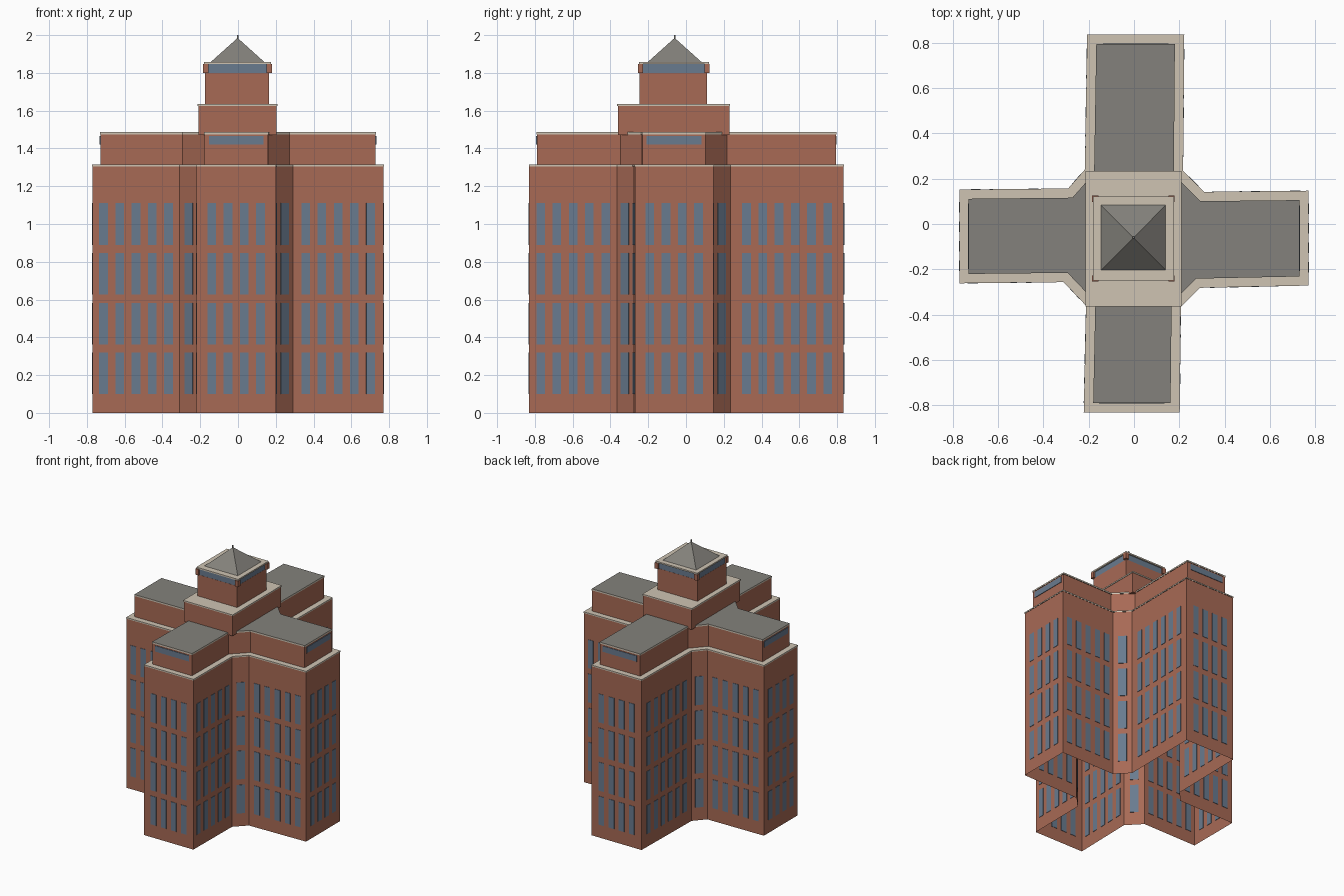
import bpy, bmesh
from mathutils import Vector, Matrix

cube = bpy.data.objects.get("Cube")
if cube:
    bpy.data.objects.remove(cube, do_unlink=True)


def material(name, rgb):
    m = bpy.data.materials.new(name)
    m.use_nodes = True
    m.diffuse_color = (*rgb, 1)
    m.node_tree.nodes["Principled BSDF"].inputs["Base Color"].default_value = (*rgb, 1)
    return m


BRICK = material("red brick", (0.39, 0.144, 0.091))
GLASS = material("blue glass", (0.141, 0.198, 0.275))
STONE = material("cream stone", (0.62, 0.55, 0.45))
SLATE = material("grey roofing", (0.23, 0.222, 0.2))


def finish(name, bm, mats):
    mesh = bpy.data.meshes.new(name)
    bm.to_mesh(mesh)
    bm.free()
    for m in mats:
        mesh.materials.append(m)
    obj = bpy.data.objects.new(name, mesh)
    bpy.context.collection.objects.link(obj)
    return obj


def inset(poly, d):
    """Shrink a counter-clockwise outline by d with mitred corners."""
    out = []
    for i, p in enumerate(poly):
        a = (p - poly[i - 1]).normalized()
        b = (poly[(i + 1) % len(poly)] - p).normalized()
        na, nb = Vector((-a.y, a.x)), Vector((-b.y, b.x))
        out.append(p + (na + nb) * d / (1 + na.dot(nb)))
    return out


def prism(name, poly, z0, z1, side, top=None, bottom=False):
    """Extruded outline; the top may have its own material or be left open."""
    bm = bmesh.new()
    low = [bm.verts.new((p.x, p.y, z0)) for p in poly]
    high = [bm.verts.new((p.x, p.y, z1)) for p in poly]
    n = len(poly)
    for i in range(n):
        j = (i + 1) % n
        bm.faces.new((low[i], low[j], high[j], high[i]))
    if top:
        bm.faces.new(high).material_index = 1
    if bottom:
        bm.faces.new(low[::-1])
    return finish(name, bm, [side, top or side])


def rect(x0, x1, y0, y1):
    return [Vector(p) for p in ((x0, y0), (x1, y0), (x1, y1), (x0, y1))]


def plate(bm, mid, along, width, z0, z1, thick=0.006):
    """Thin upright plate centred on a wall line."""
    turn = Matrix.Rotation(along.to_2d().angle_signed(Vector((1, 0))), 4, "Z")
    place = Matrix.Translation((mid.x, mid.y, (z0 + z1) / 2))
    size = Matrix.Diagonal((width, thick, z1 - z0, 1))
    bmesh.ops.create_cube(bm, size=1, matrix=place @ turn @ size)


# Cross-shaped footprint with slanted inner corners
plan = [Vector(p) for p in (
    (-0.22, -0.83), (0.20, -0.83), (0.205, -0.365), (0.29, -0.28),
    (0.77, -0.27), (0.77, 0.145), (0.31, 0.14), (0.215, 0.235),
    (0.22, 0.835), (-0.205, 0.835), (-0.215, 0.24), (-0.29, 0.155),
    (-0.77, 0.15), (-0.77, -0.26), (-0.31, -0.255), (-0.21, -0.36))]
upper = inset(plan, 0.041)

# Main walls, terrace and set-back top storey
prism("main_walls", plan, 0, 1.305, BRICK)
prism("terrace", inset(plan, -0.002), 1.305, 1.315, STONE, STONE)
prism("upper_walls", upper, 1.315, 1.475, BRICK)
prism("wing_roofs", inset(upper, -0.002), 1.475, 1.487, STONE, SLATE)

# Window grid on every wall
PITCH = 0.086
bm = bmesh.new()
for i, a in enumerate(plan):
    b = plan[(i + 1) % len(plan)]
    along = (b - a).normalized()
    count = int((b - a).length / 0.09)
    width = 0.06 if count == 1 else 0.046
    for k in range(count):
        mid = (a + b) / 2 + along * PITCH * (k - (count - 1) / 2)
        for z in (0.1, 0.363, 0.627, 0.89):
            plate(bm, mid, along, width, z, z + 0.22)
finish("windows", bm, [GLASS])

# Long window strip on each wing end of the top storey
bm = bmesh.new()
for i in (0, 4, 8, 12):
    a, b = upper[i], upper[i + 1]
    plate(bm, (a + b) / 2, (b - a).normalized(), 0.29, 1.42, 1.465, 0.008)
finish("wing_end_windows", bm, [GLASS])

# Stepped central tower
prism("tower_base", rect(-0.21, 0.205, -0.36, 0.23), 1.47, 1.625, BRICK, BRICK, True)
prism("tower_base_trim", rect(-0.214, 0.209, -0.364, 0.234), 1.625, 1.635, STONE, STONE, True)
prism("tower_shaft", rect(-0.175, 0.165, -0.245, 0.112), 1.635, 1.8, BRICK, BRICK)
prism("tower_window_band", rect(-0.174, 0.164, -0.244, 0.111), 1.8, 1.846, GLASS)
prism("tower_eave", rect(-0.181, 0.176, -0.25, 0.122), 1.846, 1.857, STONE, STONE, True)

# Corner posts around the window band
for sx, x in (("right", -0.171), ("left", 0.166)):
    for sy, y in (("front", -0.241), ("back", 0.111)):
        prism(f"{sy}_{sx}_post", rect(x - 0.014, x + 0.014, y - 0.014, y + 0.014),
              1.8, 1.846, BRICK, BRICK, True)

# Pyramid roof and finial
bm = bmesh.new()
base = [bm.verts.new((p.x, p.y, 1.857)) for p in rect(-0.145, 0.14, -0.203, 0.083)]
apex = bm.verts.new((-0.002, -0.06, 1.985))
for i in range(4):
    bm.faces.new((base[i], base[(i + 1) % 4], apex))
finish("pyramid_roof", bm, [SLATE])
prism("finial", rect(-0.006, 0.002, -0.064, -0.056), 1.97, 2.0, SLATE, SLATE)
